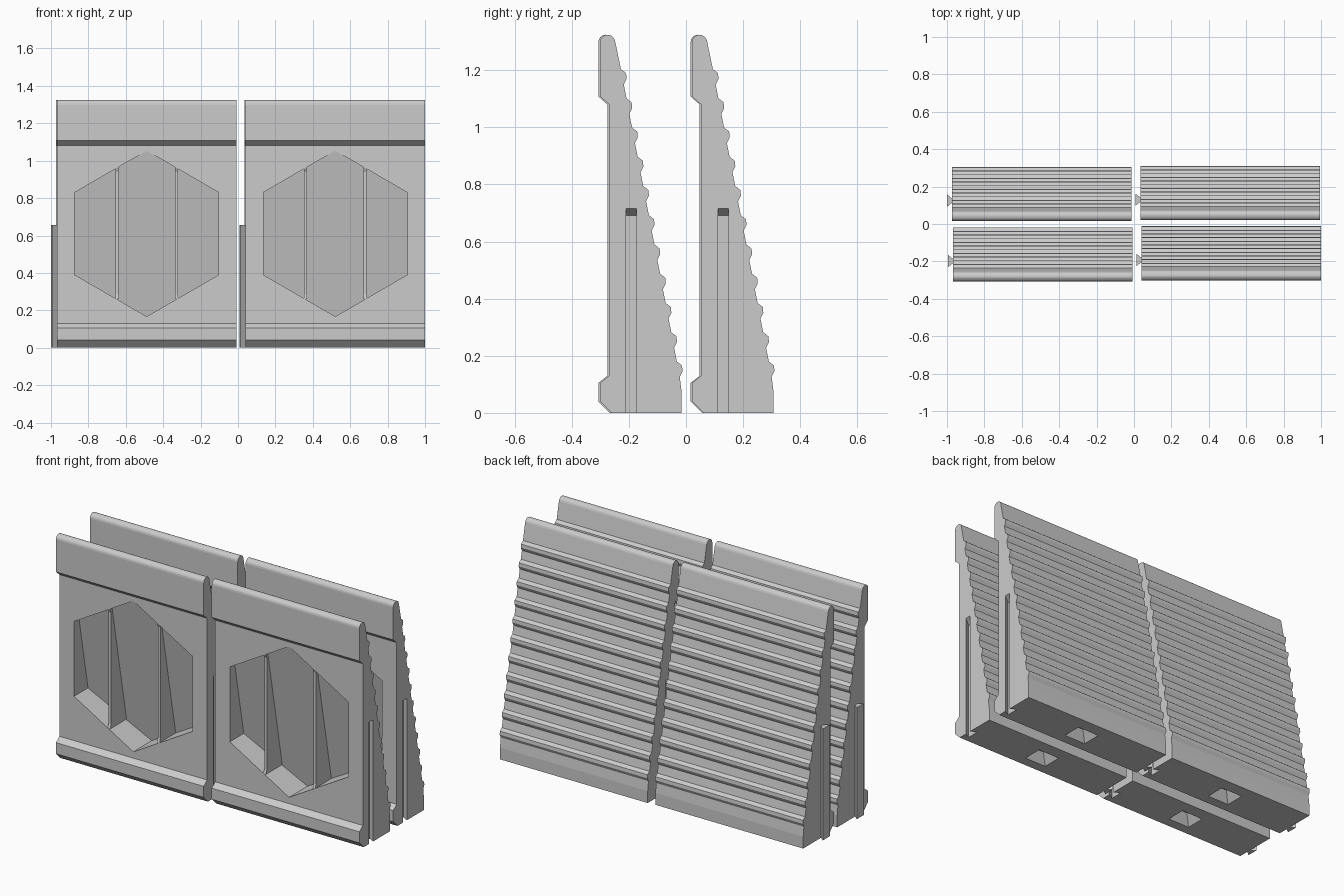
import bpy, bmesh, math
from mathutils import Vector

if "Cube" in bpy.data.objects:
    bpy.data.objects.remove(bpy.data.objects["Cube"])

concrete = bpy.data.materials.new("concrete_grey")
concrete.diffuse_color = (0.6, 0.6, 0.6, 1)
concrete.use_nodes = True
concrete.node_tree.nodes["Principled BSDF"].inputs["Base Color"].default_value = concrete.diffuse_color


def loft(name, loop_a, loop_b):
    """Closed solid between two matching loops of points."""
    bm = bmesh.new()
    a = [bm.verts.new(p) for p in loop_a]
    b = [bm.verts.new(p) for p in loop_b]
    n = len(a)
    bm.faces.new(a)
    bm.faces.new(b[::-1])
    for i in range(n):
        bm.faces.new((a[i], b[i], b[(i + 1) % n], a[(i + 1) % n]))
    bmesh.ops.recalc_face_normals(bm, faces=bm.faces)
    mesh = bpy.data.meshes.new(name)
    bm.to_mesh(mesh)
    bm.free()
    mesh.materials.append(concrete)
    return mesh


def extrude_x(name, profile, x0, x1):
    return loft(name, [(x0, y, z) for y, z in profile], [(x1, y, z) for y, z in profile])


def place(name, mesh, loc=(0, 0, 0)):
    ob = bpy.data.objects.new(name, mesh)
    ob.location = loc
    bpy.context.collection.objects.link(ob)
    return ob


HALF = 0.48      # half width of a panel
FRONT = 0.032    # recessed front face, measured from the lips

# Wall profile (y, z): foot, front lip, rounded crest, stepped sloping back
profile = [(0.04, 0), (0.0, 0.04), (0.0, 0.105), (FRONT, 0.13), (FRONT, 1.08), (0.0, 1.108)]
for i in range(9):
    t = math.pi - i * (math.pi - 0.2) / 8
    profile.append((0.0265 + 0.0265 * math.cos(t), 1.298 + 0.0265 * math.sin(t)))
for i in range(11):
    y, z = 0.073 + 0.0196 * i, 1.204 - 0.1024 * i
    profile += [(y, z), (y + 0.018, z - 0.014), (y + 0.020, z - 0.034), (y + 0.010, z - 0.054)]
profile += [(0.286, 0.07), (0.286, 0)]
body = place("panel_source", extrude_x("wall_panel", profile, -HALF, HALF))

# Hexagonal recess whose back wall leans, deepest at the bottom
hexagon = [(0, 1.053), (0.385, 0.83), (0.385, 0.39), (0, 0.167), (-0.385, 0.39), (-0.385, 0.83)]
recess = loft("recess_cutter", [(x, -0.05, z) for x, z in hexagon],
              [(x, FRONT + 0.003 + 0.19 * (1.055 - z), z) for x, z in hexagon])

# Dovetail slot with sloping roof on the right end
KEY_Y = 0.109
slot_plan = [(HALF + 0.01, -0.013), (HALF - 0.035, -0.036),
             (HALF - 0.035, 0.036), (HALF + 0.01, 0.013)]
slot = loft("slot_cutter", [(x, KEY_Y + y, -0.05) for x, y in slot_plan],
            [(x, KEY_Y + y, 0.715 + 0.7 * (x - HALF)) for x, y in slot_plan])

# Tapered socket under the foot
square = [(-1, -1), (1, -1), (1, 1), (-1, 1)]
socket = loft("socket_cutter", [(x * 0.075, 0.155 + y * 0.062, -0.01) for x, y in square],
              [(x * 0.03, 0.155 + y * 0.025, 0.06) for x, y in square])

cutters = []
for mesh in (recess, slot, socket):
    cutter = place(mesh.name, mesh)
    cutter.hide_render = True
    cutters.append(cutter)
    mod = body.modifiers.new("cut", 'BOOLEAN')
    mod.operation = 'DIFFERENCE'
    mod.solver = 'EXACT'
    mod.object = cutter
bpy.context.view_layer.update()
panel = bpy.data.meshes.new_from_object(body.evaluated_get(bpy.context.evaluated_depsgraph_get()))
panel.name = "wall_panel"
for ob in cutters + [body]:
    bpy.data.objects.remove(ob)

# Thin upright rib with chamfered ends, set inside the recess
rib_profile = [(FRONT + 0.001, 0.965), (FRONT + 0.011, 0.94), (FRONT + 0.011, 0.285),
               (FRONT + 0.001, 0.26), (FRONT + 0.16, 0.26), (FRONT + 0.03, 0.965)]
rib = extrude_x("recess_rib", rib_profile, -0.008, 0.008)

# Dovetail key on the left end
key_plan = [(-HALF + 0.002, -0.010), (-HALF - 0.027, -0.033),
            (-HALF - 0.027, 0.033), (-HALF + 0.002, 0.010)]
key = loft("dovetail_key", [(x, KEY_Y + y, 0) for x, y in key_plan],
           [(x, KEY_Y + y, 0.655) for x, y in key_plan])

# Four panels in two rows
panels = {"front_left": (-0.488, -0.307), "front_right": (0.520, -0.301),
          "back_left": (-0.493, 0.016), "back_right": (0.514, 0.021)}
for label, (x, y) in panels.items():
    base = Vector((x, y, 0))
    place(label + "_panel", panel, base)
    place(label + "_key", key, base)
    for side, dx in (("left", -0.16), ("right", 0.16)):
        place(f"{label}_rib_{side}", rib, base + Vector((dx, 0, 0)))
